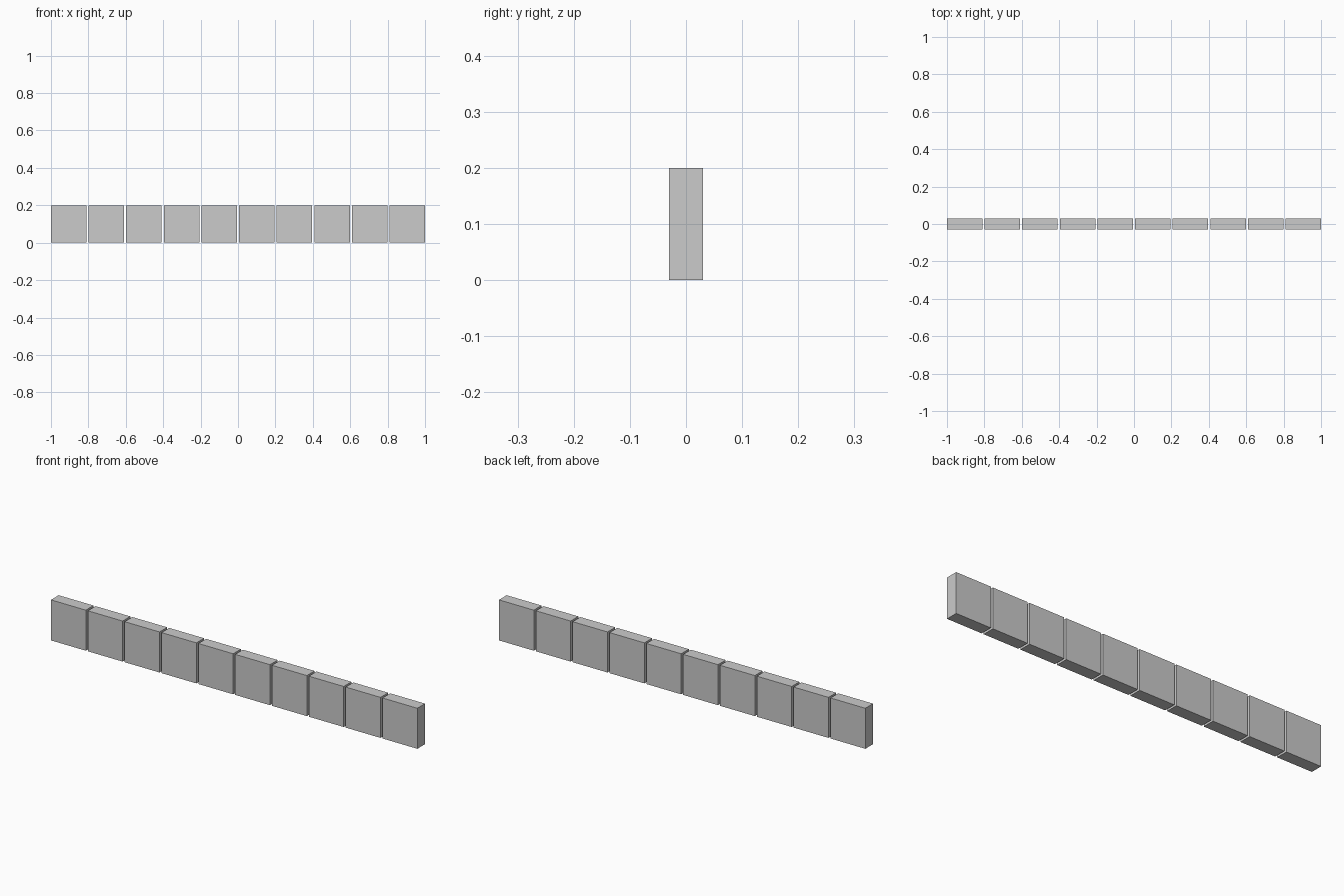
import bpy

if "Cube" in bpy.data.objects:
    bpy.data.objects.remove(bpy.data.objects["Cube"])

COUNT, WIDTH, DEPTH, HEIGHT = 10, 0.19, 0.06, 0.20
PITCH = (2.0 - WIDTH) / (COUNT - 1)

# Row of separate flat blocks with narrow gaps
for i in range(COUNT):
    x = -1 + WIDTH / 2 + i * PITCH
    bpy.ops.mesh.primitive_cube_add(size=1, location=(x, 0, HEIGHT / 2))
    block = bpy.context.object
    block.name = f"block_{i + 1}"
    block.scale = (WIDTH, DEPTH, HEIGHT)
